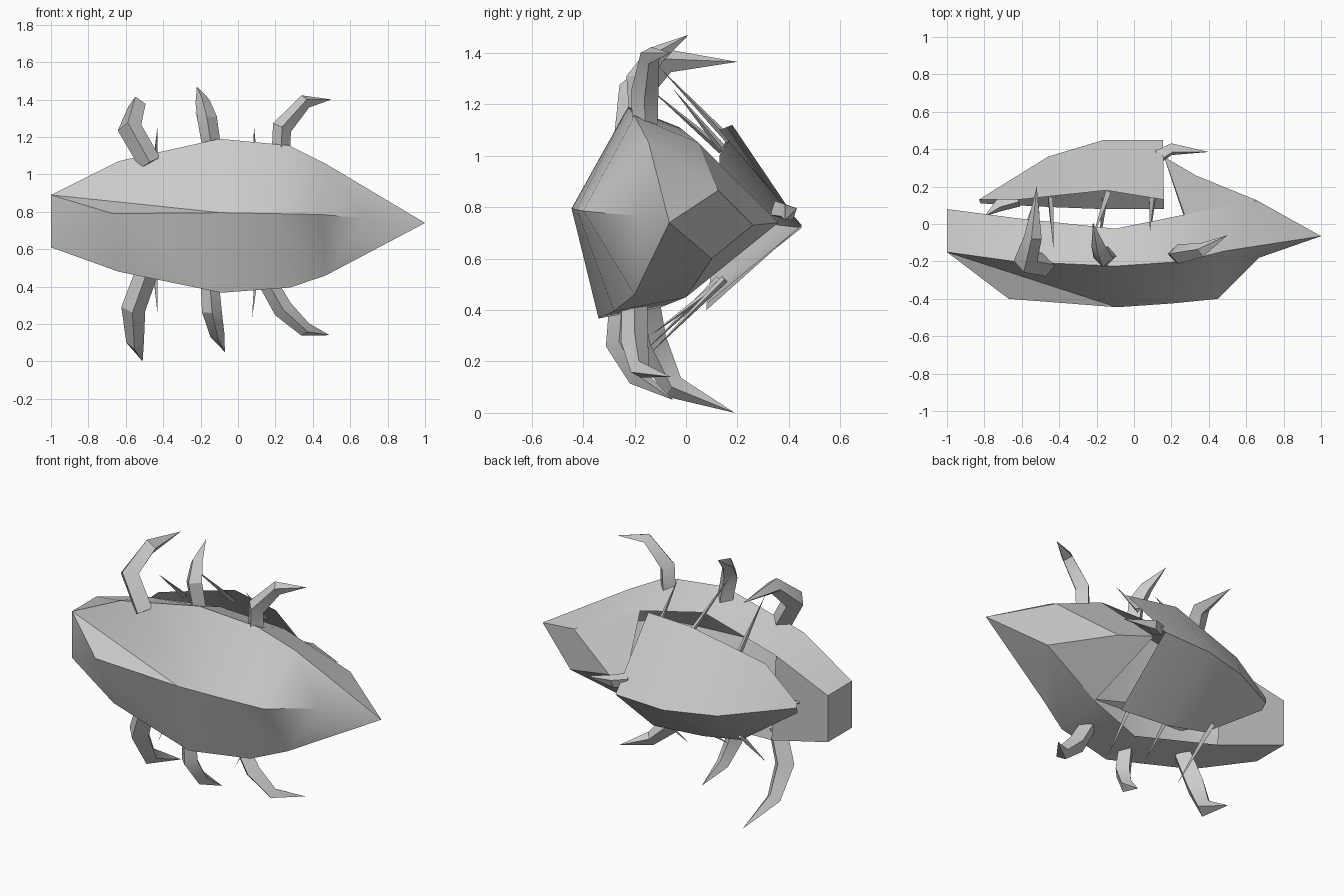
import bpy
import bmesh
import math
from mathutils import Vector

cube = bpy.data.objects.get("Cube")
if cube:
    bpy.data.objects.remove(cube, do_unlink=True)

grey = bpy.data.materials.new("stone_grey")
grey.use_nodes = True
grey.diffuse_color = (0.6, 0.6, 0.6, 1)
grey.node_tree.nodes["Principled BSDF"].inputs["Base Color"].default_value = grey.diffuse_color


def finish(bm, name, angle=30):
    """Turn a bmesh into a named grey object with sharp creases kept."""
    bmesh.ops.remove_doubles(bm, verts=bm.verts, dist=0.001)
    bmesh.ops.recalc_face_normals(bm, faces=bm.faces)
    mesh = bpy.data.meshes.new(name)
    bm.to_mesh(mesh)
    bm.free()
    mesh.materials.append(grey)
    obj = bpy.data.objects.new(name, mesh)
    bpy.context.collection.objects.link(obj)
    bpy.ops.object.select_all(action='DESELECT')
    obj.select_set(True)
    bpy.context.view_layer.objects.active = obj
    bpy.ops.object.shade_smooth_by_angle(angle=math.radians(angle))
    return obj


def make_strip(bm, rows, skip=()):
    """Skin neighbouring rows of points with faces, return the vertices."""
    grid = [[bm.verts.new(point) for point in row] for row in rows]
    for r, (upper, lower) in enumerate(zip(grid, grid[1:])):
        for i in range(len(upper) - 1):
            if (r, i) not in skip:
                bm.faces.new((upper[i], upper[i + 1], lower[i + 1], lower[i]))
    return grid


def tapered_tube(name, path, radii, sides=4):
    """Sweep a shrinking polygon along a path without twist and end it in a point."""
    points = [Vector(p) for p in path]
    bm = bmesh.new()
    rings = []
    heading = Vector((0, 0, math.copysign(1, points[1].z - points[0].z)))
    turn = heading.rotation_difference(heading)
    for i, radius in enumerate(radii):
        direction = (points[i + 1] - points[max(i - 1, 0)]).normalized()
        turn = heading.rotation_difference(direction) @ turn
        heading = direction
        ring = []
        for k in range(sides):
            angle = math.tau * k / sides
            offset = Vector((math.cos(angle) * radius, math.sin(angle) * radius, 0))
            ring.append(bm.verts.new(points[i] + turn @ offset))
        rings.append(ring)
    tip = bm.verts.new(points[-1])
    bm.faces.new(rings[0])
    for k in range(sides):
        n = (k + 1) % sides
        for low, high in zip(rings, rings[1:]):
            bm.faces.new((low[k], low[n], high[n], high[k]))
        bm.faces.new((rings[-1][k], rings[-1][n], tip))
    return finish(bm, name)


# Front hull: rows run from the upper back edge round the front to the lower back edge
hull_rows = [
    [(-1, .08, .89), (-.62, .03, 1.01), (-.1, -.025, 1.11), (.27, .05, 1.05), (.66, .125, .865)],
    [(-1, -.15, .89), (-.64, -.2, 1.07), (-.1, -.225, 1.19), (.27, -.2, 1.155), (.48, -.145, 1.05)],
    [(-1, -.15, .89), (-.67, -.4, .79), (-.09, -.445, .795), (.2, -.425, .79), (.45, -.4, .785)],
    [(-1, -.15, .61), (-.64, -.27, .48), (-.09, -.34, .367), (.28, -.28, .395), (.47, -.2, .46)],
    [(-1, .08, .61), (-.58, .015, .485), (-.09, -.1, .41), (.28, 0, .45), (.7, .1, .6)],
]
bm = bmesh.new()
back_top, top, ridge, bottom, back_low = make_strip(
    bm, hull_rows, skip={(1, 0), (1, 1), (2, 0)})

# Left end: creased corner facets, cap and short wall behind it
corner = top[0]
for face in [
    (corner, ridge[1], ridge[2]), (corner, ridge[2], top[1]), (top[1], ridge[2], top[2]),
    (corner, ridge[1], bottom[0]), (ridge[1], bottom[1], bottom[0]),
    (back_top[0], corner, bottom[0], back_low[0]),
    (back_top[0], back_low[0], back_low[1], back_top[1]),
]:
    bm.faces.new(face)

# Pointed right nose and the lobe that wraps to the back
nose = bm.verts.new((1, -.065, .74))
brow = bm.verts.new((.67, -.18, .765))
lobe = bm.verts.new((.33, .26, .73))
hook = bm.verts.new((.16, .36, .74))
for face in [
    (top[4], ridge[4], brow), (top[4], brow, nose),
    (ridge[4], bottom[4], brow), (brow, bottom[4], nose),
    (back_top[4], top[4], nose), (bottom[4], back_low[4], nose),
    (back_top[4], nose, back_low[4], lobe),
    (back_top[3], back_top[4], lobe, hook),
    (back_low[3], hook, lobe, back_low[4]),
]:
    bm.faces.new(face)
finish(bm, "hull")

# Rear shield: upper edge, outer ridge and lower edge
bm = bmesh.new()
make_strip(bm, [
    [(.16, .13, 1.1), (-.15, .18, 1.12), (-.62, .13, 1), (-.83, .13, .82)],
    [(.155, .45, .73), (-.16, .45, .72), (-.46, .36, .73), (-.83, .13, .79)],
    [(.16, .08, .4), (-.17, .08, .425), (-.43, .09, .475), (-.82, .11, .75)],
])
finish(bm, "rear_shield")

# Curved horns above and below the hull
horns = {
    "upper_right_horn": [(-.47, -.22, 1.06), (-.58, -.2, 1.25), (-.54, -.07, 1.37), (-.52, .2, 1.365)],
    "upper_middle_horn": [(-.14, -.17, 1.14), (-.165, -.18, 1.3), (-.19, -.12, 1.39), (-.22, .01, 1.47)],
    "upper_left_horn": [(.23, -.16, 1.12), (.235, -.16, 1.25), (.36, -.14, 1.39), (.5, -.06, 1.4)],
    "lower_right_horn": [(-.49, -.17, .47), (-.56, -.14, .28), (-.55, -.05, .1), (-.51, .19, 0)],
    "lower_middle_horn": [(-.15, -.25, .41), (-.14, -.26, .27), (-.11, -.19, .14), (-.07, -.05, .05)],
    "lower_left_horn": [(.16, -.2, .42), (.24, -.2, .28), (.36, -.18, .17), (.49, -.06, .14)],
}
for name, path in horns.items():
    size = 1.35 if "right" in name else 1.1
    tapered_tube(name, path, [.045 * size, .048 * size, .035 * size])

# Small claws at the two ends of the shield
tapered_tube("shield_left_claw", [(.13, .36, .79), (.2, .4, .78), (.4, .385, .75)], [.04, .035])
tapered_tube("shield_right_claw", [(-.62, .13, .78), (-.72, .1, .78), (-.8, .04, .78)], [.04, .035])

# Thin spikes reaching from the shield edges past the hull
spikes = [
    ("upper", (-.45, .14, 1.02), (-.43, -.14, 1.26)),
    ("upper", (-.14, .17, 1.06), (-.23, -.1, 1.34)),
    ("upper", (.09, .14, 1.03), (.085, -.05, 1.26)),
    ("lower", (-.45, .13, .52), (-.43, -.15, .25)),
    ("lower", (-.16, .13, .5), (-.19, -.14, .3)),
    ("lower", (.1, .15, .52), (.075, -.14, .23)),
]
for side, base, tip in spikes:
    tapered_tube(side + "_spike", [base, tip], [.018], sides=3)
